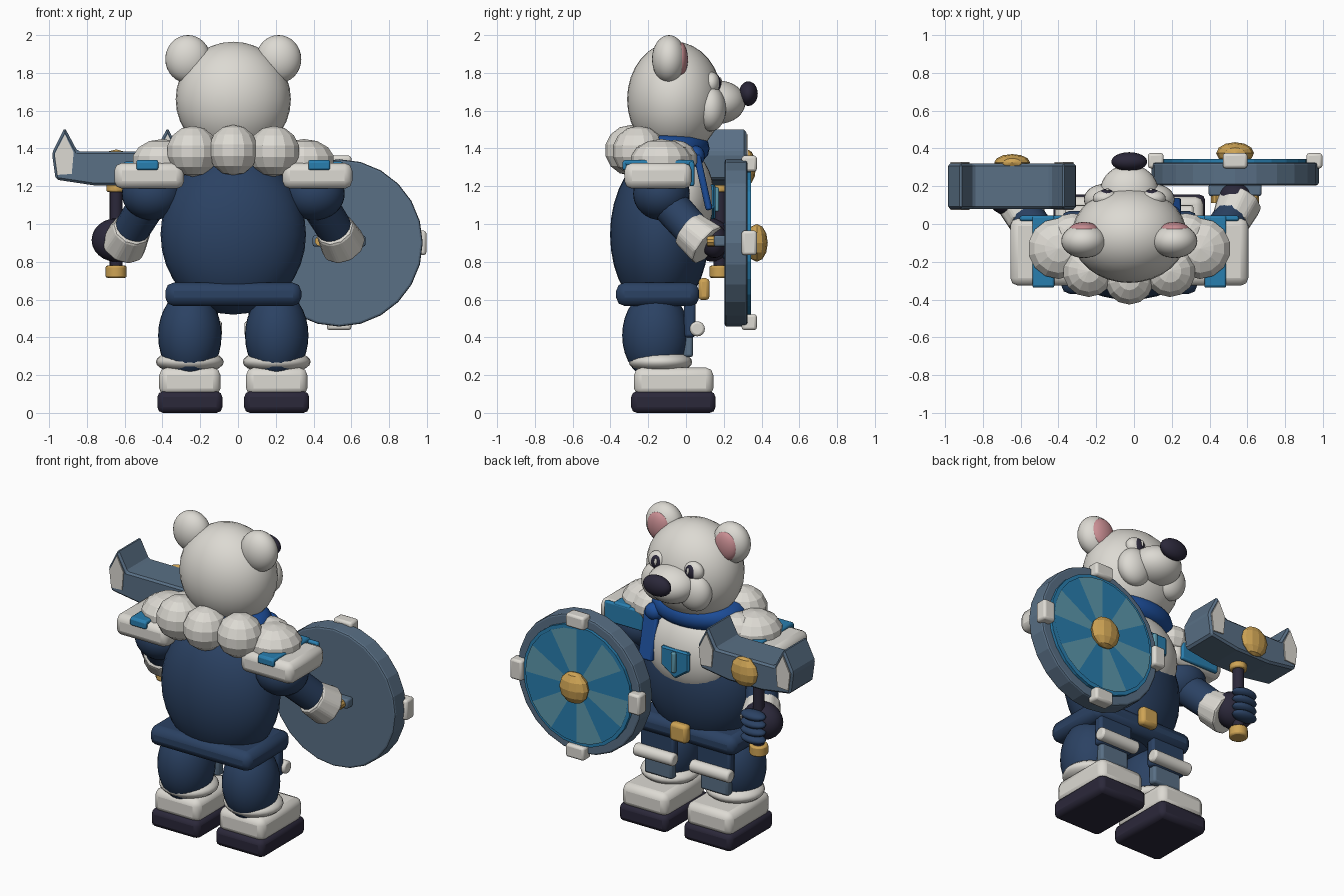
import bpy, bmesh, math
from mathutils import Vector

if "Cube" in bpy.data.objects:
    bpy.data.objects.remove(bpy.data.objects["Cube"])


def material(name, *rgb):
    m = bpy.data.materials.new(name)
    m.use_nodes = True
    m.diffuse_color = (*rgb, 1)
    m.node_tree.nodes["Principled BSDF"].inputs["Base Color"].default_value = (*rgb, 1)
    return m


FUR = material("warm_white", .72, .70, .65)
NAVY = material("navy", .024, .054, .125)
DARK = material("charcoal_violet", .024, .021, .042)
SLATE = material("slate", .1, .16, .235)
BLUE = material("bright_blue", .022, .21, .43)
ROYAL = material("royal_blue", .012, .075, .32)
TEAL = material("pale_teal", .11, .32, .42)
GOLD = material("gold", .62, .37, .09)
PINK = material("pink", .58, .27, .29)

CX = -.025   # middle of the body
HX = -.645   # middle of the hammer
SX, SZ = .535, .9   # middle of the shield


def finish(name, mat, smooth=True, bevel=0, segments=2):
    ob = bpy.context.object
    ob.name = name
    ob.data.materials.append(mat)
    if bevel:
        bpy.ops.object.transform_apply(location=False, rotation=False, scale=True)
        mod = ob.modifiers.new("bevel", 'BEVEL')
        mod.width, mod.segments = bevel, segments
    if smooth:
        bpy.ops.object.shade_smooth_by_angle(angle=math.radians(35))
    return ob


def ball(name, loc, size, mat, smooth=True, seg=32, rot=(0, 0, 0)):
    bpy.ops.mesh.primitive_uv_sphere_add(segments=seg, ring_count=seg // 2, location=loc, rotation=rot)
    bpy.context.object.scale = size
    return finish(name, mat, smooth)


def box(name, loc, half, mat, bevel=.02, rot=(0, 0, 0)):
    bpy.ops.mesh.primitive_cube_add(size=2, location=loc, rotation=rot)
    bpy.context.object.scale = half
    return finish(name, mat, True, bevel)


def rod(name, a, b, radius, mat, sides=16, tip=None, smooth=True, bevel=0):
    a, b = Vector(a), Vector(b)
    bpy.ops.mesh.primitive_cone_add(vertices=sides, radius1=radius, radius2=tip or radius,
                                    depth=(b - a).length, location=(a + b) / 2,
                                    rotation=(b - a).to_track_quat('Z', 'Y').to_euler())
    return finish(name, mat, smooth, bevel)


def plate(name, points, y0, y1, mat, bevel=0):
    """Extrude an x-z outline along y."""
    bm = bmesh.new()
    face = bm.faces.new([bm.verts.new((x, y0, z)) for x, z in points])
    out = bmesh.ops.extrude_face_region(bm, geom=[face])["geom"]
    bmesh.ops.translate(bm, vec=(0, y1 - y0, 0), verts=[v for v in out if isinstance(v, bmesh.types.BMVert)])
    bmesh.ops.recalc_face_normals(bm, faces=bm.faces)
    me = bpy.data.meshes.new(name)
    bm.to_mesh(me)
    bm.free()
    ob = bpy.data.objects.new(name, me)
    bpy.context.collection.objects.link(ob)
    bpy.ops.object.select_all(action='DESELECT')
    bpy.context.view_layer.objects.active = ob
    ob.select_set(True)
    return finish(name, mat, False, bevel, 1)


# Torso, belt and chest
ball("torso", (CX, -.14, .945), (.385, .262, .425), NAVY)
ball("chest_fur", (CX, -.02, 1.14), (.29, .17, .26), FUR)
box("belt", (CX, -.15, .628), (.36, .22, .062), NAVY, .045)
box("belt_buckle", (CX, .095, .655), (.06, .03, .058), GOLD, .02)
plate("chest_badge", [(CX - .1, 1.21), (CX + .1, 1.21), (CX + .1, 1.09), (CX, 1.02), (CX - .1, 1.09)],
      .11, .155, BLUE, .01)
box("badge_bar", (CX, .16, 1.13), (.014, .014, .065), TEAL, .008)

# Scarf
bpy.ops.mesh.primitive_torus_add(location=(CX, -.1, 1.4), major_radius=.165, minor_radius=.06,
                                 major_segments=32, minor_segments=12)
bpy.context.object.scale = (1.35, 1, 1.15)
finish("scarf", ROYAL)
ball("scarf_knot", (.19, .05, 1.36), (.06, .05, .055), ROYAL, seg=16)
box("scarf_tail", (.2, .09, 1.22), (.05, .018, .15), ROYAL, .012, (.22, 0, 0))

# Head
ball("head", (CX, -.06, 1.66), (.305, .252, .305), FUR)
ball("muzzle", (CX, .17, 1.645), (.155, .145, .115), FUR)
ball("nose", (CX, .33, 1.69), (.095, .05, .065), DARK, seg=24)

for s, side in ((-1, "right"), (1, "left")):
    def at(dx, y, z):
        return (CX + s * dx, y, z)

    # Face features
    ball(side + "_ear", at(.24, -.09, 1.873), (.12, .09, .127), FUR)
    ball(side + "_inner_ear", at(.24, -.03, 1.873), (.078, .04, .09), PINK)
    ball(side + "_cheek", at(.13, .13, 1.61), (.11, .082, .12), FUR)
    ball(side + "_eye_patch", at(.125, .135, 1.745), (.068, .045, .06), FUR, seg=24)
    ball(side + "_eye", at(.122, .155, 1.745), (.042, .03, .048), DARK, seg=24)
    ball(side + "_eye_glint", at(.115, .18, 1.755), (.01, .01, .022), FUR, seg=12)

    # Leg, boot and hanging thigh guard
    ball(side + "_leg", at(.23, -.16, .41), (.168, .178, .24), NAVY)
    ball(side + "_boot_cuff", at(.23, -.135, .27), (.18, .168, .065), FUR, seg=24)
    box(side + "_boot", at(.23, -.065, .165), (.162, .21, .075), FUR, .04)
    box(side + "_sole", at(.23, -.067, .057), (.172, .223, .057), DARK, .03)
    box(side + "_thigh_panel", at(.2, .02, .5), (.12, .03, .1), NAVY, .015)
    box(side + "_thigh_guard", at(.2, .01, .4), (.1, .028, .105), SLATE, .015)
    rod(side + "_thigh_roll", at(.06, .06, .445), at(.34, .06, .445), .04, FUR, 16, bevel=.012)

    # Arm
    ball(side + "_shoulder", at(.43, -.13, 1.16), (.16, .15, .14), NAVY)
    rod(side + "_forearm", at(.42, -.14, 1.16), at(.545, .04, .96), .1, NAVY, 16, .095)
    rod(side + "_wrist_cuff", at(.535, .01, .975), at(.585, .12, .885), .105, FUR, 10, .125, False, .015)

    # Shoulder armour
    box(side + "_shoulder_plate", at(.445, -.148, 1.255), (.185, .178, .068), FUR, .04)
    box(side + "_plate_strap", at(.455, -.145, 1.325), (.058, .188, .014), BLUE, .01)
    box(side + "_strap_end", at(.455, -.325, 1.31), (.058, .012, .024), BLUE, .01)
    box(side + "_plate_front", at(.445, .03, 1.265), (.135, .014, .065), BLUE, .01)

    # Side tufts of the fur collar
    ball(side + "_back_tuft", at(.215, -.25, 1.385), (.14, .14, .135), FUR, False, 14)
    ball(side + "_shoulder_tuft", at(.375, -.13, 1.335), (.165, .165, .115), FUR, False, 14)
    ball(side + "_front_tuft", at(.3, -.06, 1.345), (.13, .12, .1), FUR, False, 14)

ball("middle_tuft", (CX, -.29, 1.39), (.135, .14, .135), FUR, False, 14)

# Hammer hand
ball("hammer_palm", (HX, .14, .915), (.13, .1, .115), DARK, seg=24)
for i in range(4):
    ball("finger", (HX, .235, .835 + i * .05), (.085, .05, .03), NAVY, seg=16)

# Hammer
rod("hammer_handle", (HX, .18, .74), (HX, .18, 1.25), .034, DARK)
rod("hammer_pommel", (HX, .18, .715), (HX, .18, .78), .056, GOLD, 12, bevel=.01)
rod("hammer_collar", (HX, .18, 1.17), (HX, .18, 1.21), .052, GOLD, 12, bevel=.008)
half = [(.205, 1.385), (.272, 1.51), (.34, 1.375), (.32, 1.235), (.12, 1.205)]
outline = [(HX + x, z) for x, z in half] + [(HX - x, z) for x, z in reversed(half)]
plate("hammer_head", outline, .08, .32, SLATE, .012)
cap = [(.235, 1.265), (.225, 1.38), (.272, 1.475), (.325, 1.37), (.312, 1.26)]
for s in (-1, 1):
    for y in (.074, .32):
        plate("hammer_tip_plate", [(HX + s * x, z) for x, z in cap], y, y + .008, FUR)
ball("hammer_boss", (HX, .325, 1.3), (.095, .045, .095), GOLD, False, 12)

# Shield hand and grip
ball("shield_palm", (SX, .15, .91), (.085, .07, .09), DARK, seg=24)
box("shield_grip", (SX, .18, .91), (.14, .032, .03), SLATE, .012)
for s in (-1, 1):
    rod("grip_bolt", (SX + s * .1, .11, .91), (SX + s * .1, .15, .91), .028, GOLD, 10)

# Shield
rod("shield_rim", (SX, .205, SZ), (SX, .325, SZ), .443, SLATE, 24, smooth=False, bevel=.012)
rod("shield_ring", (SX, .32, SZ), (SX, .345, SZ), .385, BLUE, 24, smooth=False)
bpy.ops.mesh.primitive_circle_add(vertices=24, radius=.365, fill_type='TRIFAN',
                                  location=(SX, .352, SZ), rotation=(-math.pi / 2, 0, 0))
fan = finish("shield_wedges", BLUE, False)
fan.data.materials.append(TEAL)
for f in fan.data.polygons:
    angle = math.atan2(f.center.y, f.center.x) % math.tau
    f.material_index = int(angle / math.tau * 12) % 2
ball("shield_boss", (SX, .375, SZ), (.1, .058, .1), GOLD, False, 12)
for i in range(4):
    a = i * math.pi / 2
    box("shield_lug", (SX + .42 * math.cos(a), .335, SZ + .42 * math.sin(a)),
        (.042, .04, .065), FUR, .014, (0, -a, 0))
